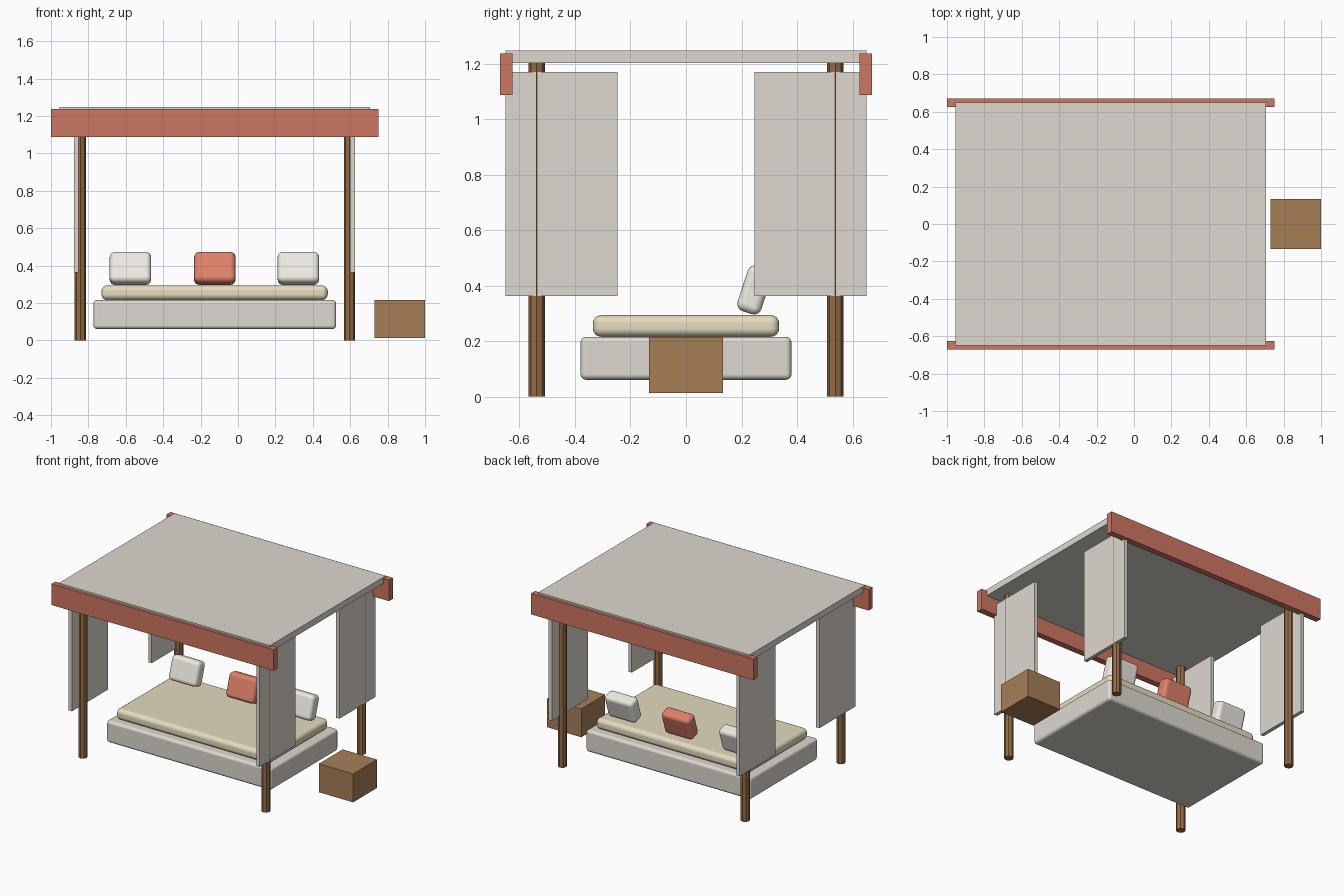
import bpy, math

if "Cube" in bpy.data.objects:
    bpy.data.objects.remove(bpy.data.objects["Cube"])


def srgb(r, g, b):
    """Material colour from 0-255 display values."""
    return [(c / 255) ** 2.2 for c in (r, g, b)] + [1]


def material(name, rgb):
    m = bpy.data.materials.new(name)
    m.diffuse_color = srgb(*rgb)
    m.use_nodes = True
    m.node_tree.nodes["Principled BSDF"].inputs["Base Color"].default_value = m.diffuse_color
    return m


WOOD = material("post wood", (146, 108, 72))
TABLE = material("table wood", (166, 126, 88))
TERRACOTTA = material("terracotta", (204, 118, 98))
CORAL = material("coral fabric", (222, 128, 106))
LINEN = material("linen", (221, 216, 207))
CREAM = material("cream fabric", (228, 218, 188))
WHITE = material("white fabric", (238, 234, 225))


def box(name, lo, hi, mat, bevel=0, tilt=0):
    """Box between two corners, optionally rounded and tilted about x."""
    centre = [(a + b) / 2 for a, b in zip(lo, hi)]
    bpy.ops.mesh.primitive_cube_add(size=1, location=centre)
    ob = bpy.context.object
    ob.name = name
    ob.scale = [b - a for a, b in zip(lo, hi)]
    bpy.ops.object.transform_apply(location=False, rotation=False, scale=True)
    ob.data.materials.append(mat)
    if bevel:
        ob.data.shade_smooth()
        mod = ob.modifiers.new("rounding", 'BEVEL')
        mod.width = bevel
        mod.segments = 4
        mod.harden_normals = True
    ob.rotation_euler.x = tilt
    return ob


# Canopy sheet over the frame
box("canopy", (-0.955, -0.65, 1.203), (0.707, 0.65, 1.248), LINEN)

for side, s in (("front", -1), ("back", 1)):
    # Long beam along each side of the canopy
    y0, y1 = sorted((s * 0.626, s * 0.67))
    box(f"{side}_beam", (-1.0, y0, 1.088), (0.75, y1, 1.237), TERRACOTTA)

    for end, post_x, drape_x in (("left", -0.843, -0.877), ("right", 0.596, 0.600)):
        # Octagonal corner post
        bpy.ops.mesh.primitive_cylinder_add(
            vertices=8, radius=0.03, depth=1.203,
            location=(post_x, s * 0.538, 0.6015))
        post = bpy.context.object
        post.name = f"{side}_{end}_post"
        post.data.materials.append(WOOD)

        # Hanging drape at the corner
        y0, y1 = sorted((s * 0.247, s * 0.65))
        box(f"{side}_{end}_drape", (drape_x, y0, 0.363),
            (drape_x + 0.025, y1, 1.17), LINEN)

# Daybed base and mattress
box("bed_base", (-0.773, -0.38, 0.061), (0.525, 0.38, 0.216), LINEN, 0.02)
box("mattress", (-0.73, -0.336, 0.216), (0.48, 0.336, 0.294), CREAM, 0.03)

# Pillows leaning backwards
for name, x, mat in (("left", -0.575, WHITE), ("middle", -0.124, CORAL),
                     ("right", 0.323, WHITE)):
    box(f"{name}_pillow", (x - 0.111, 0.202, 0.299), (x + 0.111, 0.292, 0.471),
        mat, 0.028, -math.radians(18))

# Side table
box("side_table", (0.73, -0.134, 0.014), (1.0, 0.134, 0.216), TABLE)
